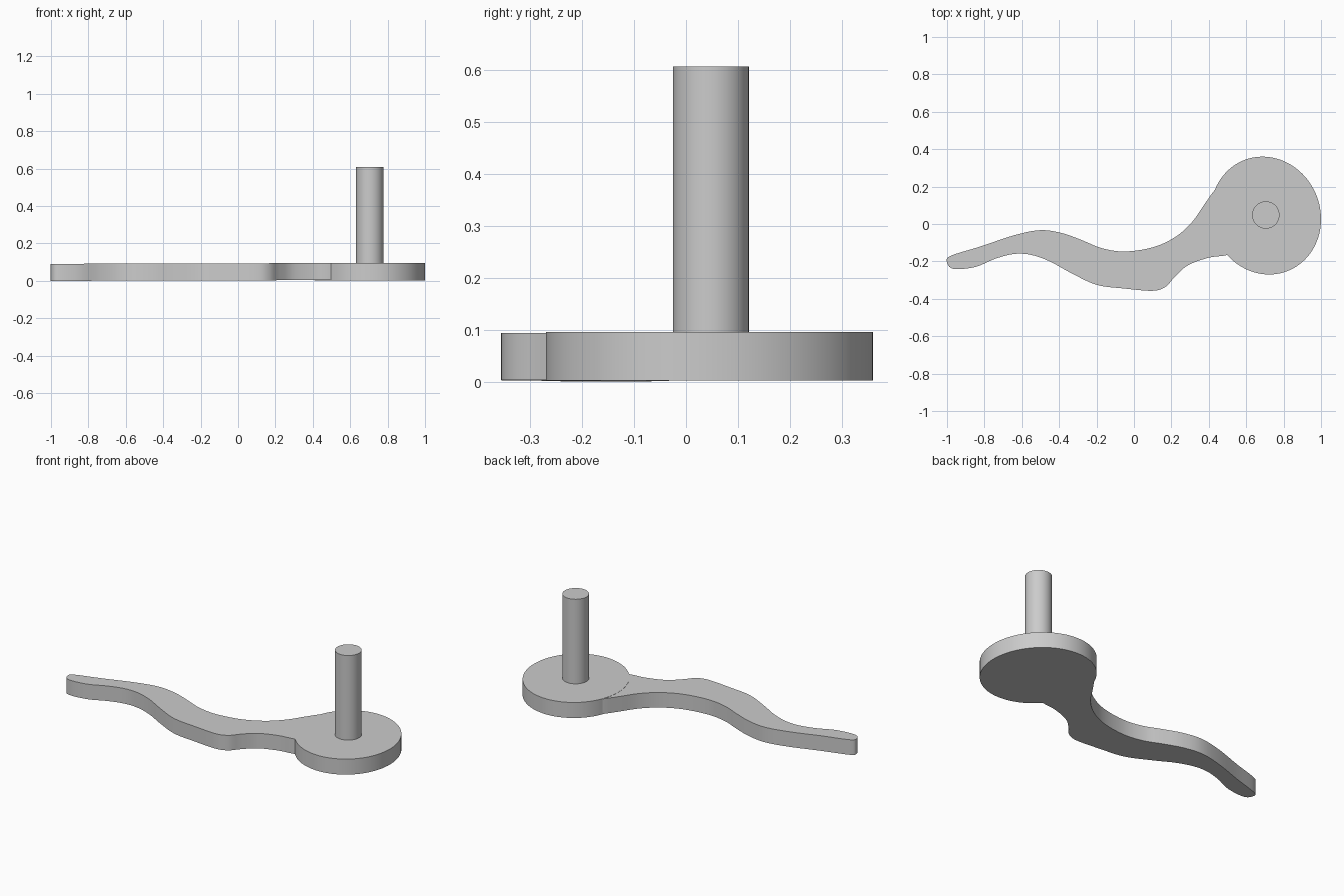
import bpy, bmesh, math
from mathutils import Vector

cube = bpy.data.objects.get("Cube")
if cube:
    bpy.data.objects.remove(cube, do_unlink=True)

grey = bpy.data.materials.new("plain grey")
grey.use_nodes = True
colour = (0.6, 0.6, 0.6, 1)
grey.diffuse_color = colour
grey.node_tree.nodes["Principled BSDF"].inputs["Base Color"].default_value = colour


def smooth_loop(points, steps=5):
    """Closed curve running through the given points."""
    n, out = len(points), []
    for i in range(n):
        a, b, c, d = (Vector(points[(i + k) % n]) for k in (-1, 0, 1, 2))
        for s in range(steps):
            t = s / steps
            out.append(0.5 * (2 * b + (c - a) * t + (2 * a - 5 * b + 4 * c - d) * t ** 2
                              + (3 * b - a - 3 * c + d) * t ** 3))
    return out


def oval(cx, cy, rx, ry, skew=0.0, sides=96):
    angles = [math.tau * i / sides for i in range(sides)]
    return [(cx + rx * math.cos(t), cy + ry * math.sin(t - skew)) for t in angles]


def slab(name, outline, bottom, top, slope=0.0):
    """Extrude an outline upward, optionally rising along x."""
    bm = bmesh.new()
    base = bm.faces.new([bm.verts.new((x, y, bottom + slope * (x + 1))) for x, y in outline])
    extruded = bmesh.ops.extrude_face_region(bm, geom=[base], use_keep_orig=True)
    moved = [v for v in extruded["geom"] if isinstance(v, bmesh.types.BMVert)]
    bmesh.ops.translate(bm, verts=moved, vec=(0, 0, top - bottom))
    bmesh.ops.recalc_face_normals(bm, faces=bm.faces)
    mesh = bpy.data.meshes.new(name)
    bm.to_mesh(mesh)
    bm.free()
    mesh.materials.append(grey)
    obj = bpy.data.objects.new(name, mesh)
    bpy.context.collection.objects.link(obj)
    bpy.ops.object.select_all(action="DESELECT")
    obj.select_set(True)
    bpy.context.view_layer.objects.active = obj
    bpy.ops.object.shade_smooth_by_angle(angle=math.radians(35))


# Wavy lever arm, its wide end buried in the disc
arm = [(-0.98, -0.17), (-0.82, -0.12), (-0.64, -0.06), (-0.5, -0.033), (-0.38, -0.05),
       (-0.27, -0.09), (-0.17, -0.13), (-0.05, -0.147), (0.1, -0.125), (0.22, -0.07),
       (0.31, 0.01), (0.38, 0.11), (0.44, 0.19), (0.52, 0.25), (0.62, 0.1),
       (0.6, -0.12), (0.5, -0.165), (0.4, -0.18), (0.29, -0.22), (0.22, -0.28),
       (0.17, -0.335), (0.1, -0.357), (-0.05, -0.345), (-0.2, -0.325), (-0.34, -0.26),
       (-0.45, -0.2), (-0.55, -0.165), (-0.64, -0.16), (-0.74, -0.185), (-0.85, -0.23),
       (-0.965, -0.24), (-1, -0.205)]
slab("lever_arm", smooth_loop(arm), 0, 0.091, slope=0.0027)

# Slightly oval hub disc and the upright pin
slab("hub_disc", oval(0.705, 0.045, 0.295, 0.315, skew=0.06), 0.002, 0.096)
slab("pin", oval(0.705, 0.048, 0.073, 0.073, sides=64), 0.09, 0.608)
